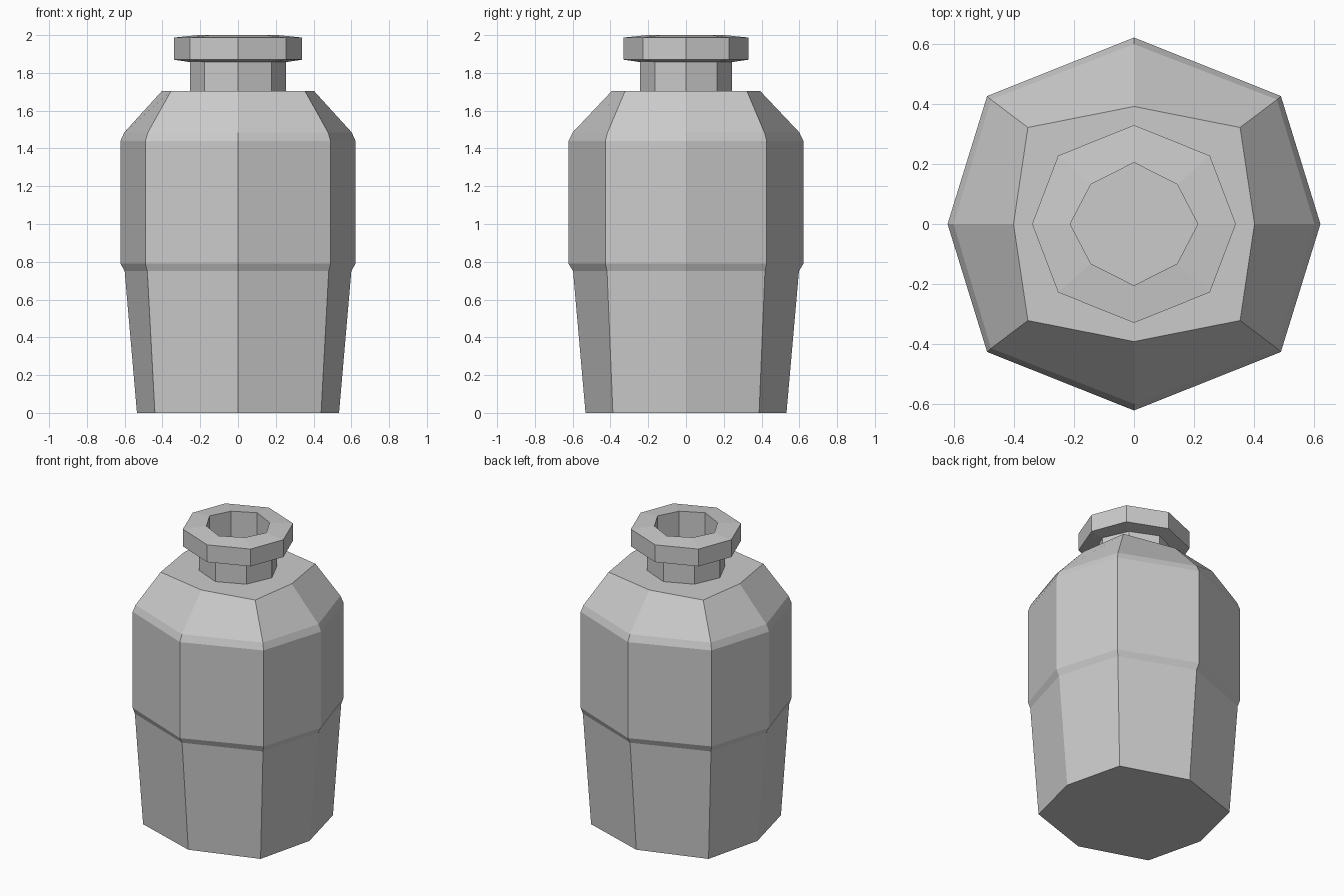
import bpy, bmesh

if "Cube" in bpy.data.objects:
    bpy.data.objects.remove(bpy.data.objects["Cube"])


def octagon(ax, ay, dx, dy, z):
    """Eight-sided ring: corners on the axes (ax, ay) and the diagonals (dx, dy)."""
    return [(ax, 0, z), (dx, dy, z), (0, ay, z), (-dx, dy, z),
            (-ax, 0, z), (-dx, -dy, z), (0, -ay, z), (dx, -dy, z)]


def loft(name, rings, cap_start=True, cap_end=True):
    bm = bmesh.new()
    loops = [[bm.verts.new(p) for p in octagon(*r)] for r in rings]
    for a, b in zip(loops, loops[1:]):
        for i in range(8):
            j = (i + 1) % 8
            bm.faces.new((a[i], a[j], b[j], b[i]))
    if cap_start:
        bm.faces.new(loops[0][::-1])
    if cap_end:
        bm.faces.new(loops[-1])
    bmesh.ops.recalc_face_normals(bm, faces=bm.faces)
    mesh = bpy.data.meshes.new(name)
    bm.to_mesh(mesh)
    bm.free()
    obj = bpy.data.objects.new(name, mesh)
    bpy.context.collection.objects.link(obj)
    return obj


# Bottle body: tapered base, small step, straight upper part, sloped shoulder
loft("body", [
    (0.535, 0.532, 0.44, 0.387, 0.0),
    (0.60, 0.598, 0.48, 0.418, 0.75),
    (0.622, 0.622, 0.49, 0.427, 0.79),
    (0.622, 0.622, 0.49, 0.427, 1.44),
    (0.602, 0.60, 0.477, 0.415, 1.485),
    (0.402, 0.392, 0.354, 0.322, 1.705),
])

# Neck and lip: outer wall, flared rim, then down the inside to a floor
loft("neck_and_lip", [
    (0.253, 0.243, 0.178, 0.165, 1.70),
    (0.253, 0.243, 0.178, 0.165, 1.857),
    (0.34, 0.33, 0.253, 0.228, 1.87),
    (0.34, 0.33, 0.253, 0.228, 1.987),
    (0.213, 0.205, 0.144, 0.132, 2.0),
    (0.213, 0.205, 0.144, 0.132, 1.71),
])
